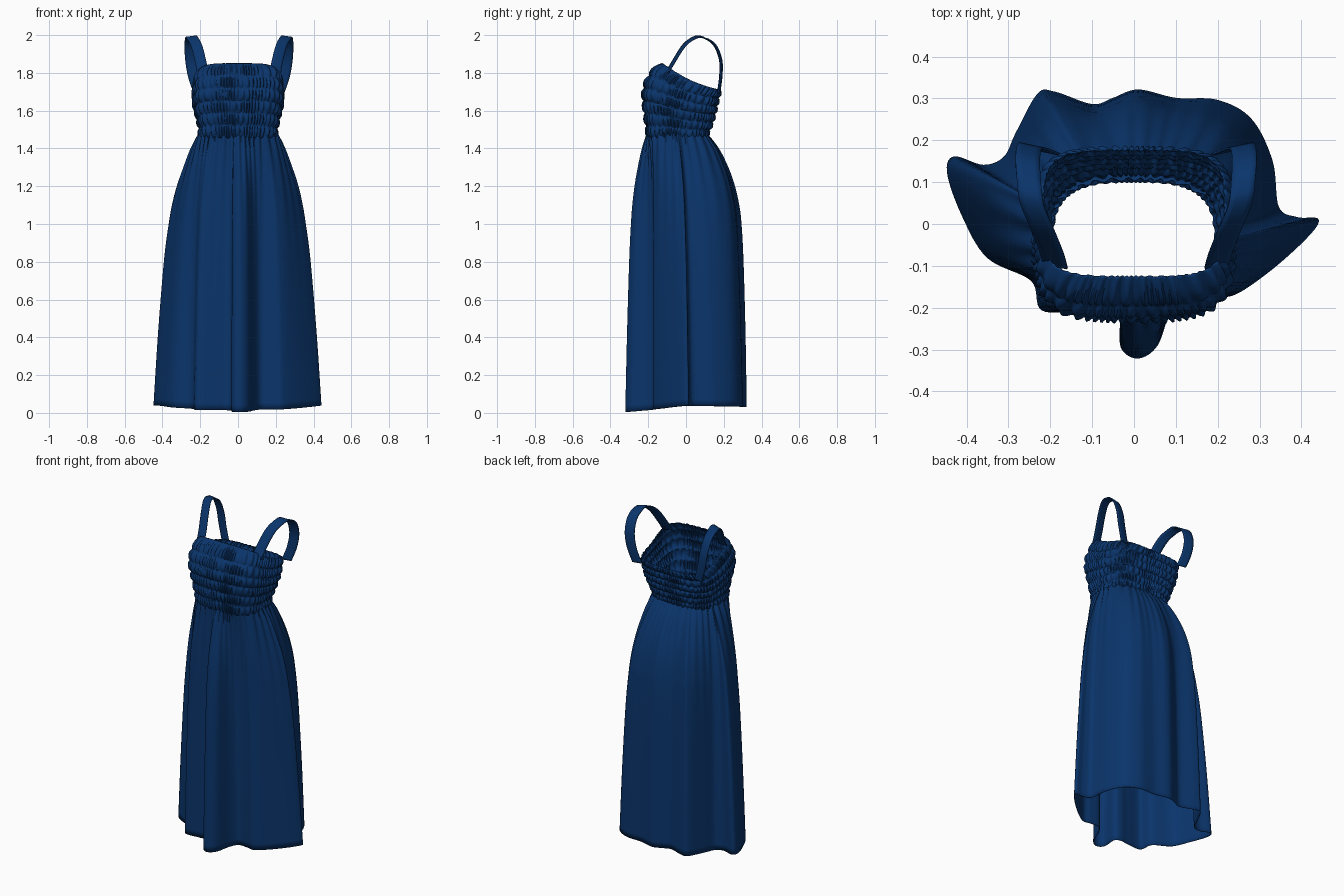
import bpy, math, random
from mathutils import Vector

random.seed(4)
if "Cube" in bpy.data.objects:
    bpy.data.objects.remove(bpy.data.objects["Cube"])

# Single cloth colour
navy = bpy.data.materials.new("navy_cloth")
navy.use_nodes = True
colour = (0.003, 0.035, 0.147, 1)
navy.diffuse_color = colour
bsdf = navy.node_tree.nodes["Principled BSDF"]
bsdf.inputs["Base Color"].default_value = colour
bsdf.inputs["Roughness"].default_value = 0.8


def spline(points, steps, closed=False):
    """Catmull-Rom samples through the given points."""
    pts = [Vector(p) for p in points]
    n = len(pts)
    pick = (lambda i: pts[i % n]) if closed else (lambda i: pts[max(0, min(n - 1, i))])
    out = []
    for i in range(n if closed else n - 1):
        a, b, c, d = (pick(i + k) for k in (-1, 0, 1, 2))
        for s in range(steps):
            t = s / steps
            out.append(0.5 * (2 * b + (c - a) * t + (2 * a - 5 * b + 4 * c - d) * t ** 2
                              + (3 * b - a - 3 * c + d) * t ** 3))
    if not closed:
        out.append(pts[-1])
    return out


def loft(name, rows, closed, thickness):
    """Skin a list of equally long rows into a smooth sheet of cloth."""
    n = len(rows[0])
    faces = []
    for r in range(len(rows) - 1):
        for c in range(n if closed else n - 1):
            d = (c + 1) % n
            faces.append((r * n + c, r * n + d, (r + 1) * n + d, (r + 1) * n + c))
    mesh = bpy.data.meshes.new(name)
    mesh.from_pydata([tuple(p) for row in rows for p in row], [], faces)
    mesh.materials.append(navy)
    obj = bpy.data.objects.new(name, mesh)
    bpy.context.collection.objects.link(obj)
    solid = obj.modifiers.new("cloth", "SOLIDIFY")
    solid.thickness = thickness
    solid.offset = 0
    for other in bpy.context.selected_objects:
        other.select_set(False)
    obj.select_set(True)
    bpy.context.view_layer.objects.active = obj
    bpy.ops.object.shade_smooth_by_angle(angle=math.radians(60))


def ring_point(angle, half_x, front, back, power):
    """Rounded-rectangle point in a polar direction."""
    c, s = math.cos(angle), math.sin(angle)
    half_y = (back - front) / 2
    r = (abs(c / half_x) ** power + abs(s / half_y) ** power) ** (-1 / power)
    return r * c, (front + back) / 2 + r * s


# Skirt: gathered waist blending down into a wavy, pleated hem
hem = spline([
    (.44, .01), (.41, -.035), (.32, -.115), (.235, -.17), (.18, -.165), (.12, -.165),
    (.085, -.21), (.055, -.29), (.01, -.32), (-.03, -.295), (-.035, -.22), (-.07, -.2),
    (-.13, -.205), (-.22, -.205), (-.245, -.135), (-.35, -.08), (-.41, .02), (-.445, .12),
    (-.43, .16), (-.36, .14), (-.31, .16), (-.28, .22), (-.23, .31), (-.19, .315),
    (-.1, .285), (-.05, .3), (.01, .32), (.1, .3), (.2, .295), (.28, .25), (.33, .15),
    (.345, .04), (.39, .015)], 8, closed=True)
# height, spread at sides, spread at back
fall = spline([(1.48, 0, 0), (1.4, .17, .29), (1.3, .33, .53), (1.2, .47, .7),
               (1.1, .57, .81), (1, .64, .87), (.8, .75, .92), (.4, .89, .97), (0, 1, 1)], 7)
skirt_rows = []
for z, side, rear in fall:
    row = []
    for h in hem:
        ang = math.atan2(h.y, h.x)
        wx, wy = ring_point(ang, .203, -.2, .107, 2.8)
        f = side + (rear - side) * abs(math.sin(ang)) ** 1.6 * (1 if h.y > 0 else .45)
        fade = math.exp(-(1.48 - z) / .2)
        pleat = 1 + .035 * fade * math.sin(34 * ang + 2 * math.sin(5 * ang))
        base = .031 + .085 * min(h.y, 0) + .04 * h.x ** 2
        height = z + base * (1 - z / 1.48)
        row.append((pleat * (wx + (h.x - wx) * f), pleat * (wy + (h.y - wy) * f), height))
    skirt_rows.append(row)
loft("skirt", skirt_rows, True, .003)

# Bodice: rows of elasticated puffs, high at the front and low at the back
COLUMNS, PUFFS = 360, 6
# level, half width, front, back
shape = spline([(0, .193, -.195, .1), (.2, .2, -.205, .12), (.4, .212, -.215, .137),
                (.6, .226, -.22, .15), (.78, .228, -.202, .16), (.91, .222, -.168, .168),
                (1, .216, -.125, .176)], 10)
phases = [random.uniform(0, 6) for _ in range(PUFFS + 2)]
bodice_rows = []
for level, half_x, front, back in shape:
    puff = level * PUFFS
    swell = abs(math.sin(math.pi * puff)) ** .7
    phase = phases[int(puff)]
    power = 3 + 1.2 * level
    row = []
    for i in range(COLUMNS):
        ang = math.tau * i / COLUMNS
        x, y = ring_point(ang, half_x, front, back, power)
        _, top_y = ring_point(ang, .216, -.125, .176, 4.2)
        slope = (top_y + .125) / .301
        top = 1.85 - .14 * slope - .02 * math.sin(math.pi * slope)
        wrinkle = math.sin(64 * ang + phase + 4 * math.sin(7 * ang + phase))
        out = .012 * swell + .004 * wrinkle * (.4 + swell)
        x += out * math.cos(ang)
        y += out * math.sin(ang)
        z = 1.455 + (top - 1.455) * level + .005 * math.sin(31 * ang + phase) * swell
        row.append((x, y, z))
    bodice_rows.append(row)
loft("bodice", bodice_rows, True, .003)

# Shoulder straps: flat ribbons arching from the neckline to the back edge
path = spline([(.198, -.1, 1.8), (.208, -.065, 1.86), (.23, -.01, 1.945), (.253, .045, 1.986),
               (.26, .09, 1.988), (.264, .15, 1.95), (.26, .183, 1.87),
               (.245, .184, 1.78), (.215, .172, 1.69)], 6)
for side, inset, label in ((1, 0, "left"), (-1, .01, "right")):
    ribbon = []
    for p in path:
        half = Vector((.029, .006, -.004 if p.y < .1 else 0))
        edge = [p + half * k - Vector((inset, 0, 0)) for k in (-1, -.5, 0, .5, 1)]
        ribbon.append([(e.x * side, e.y, e.z) for e in edge])
    loft(label + "_strap", ribbon, False, .006)
